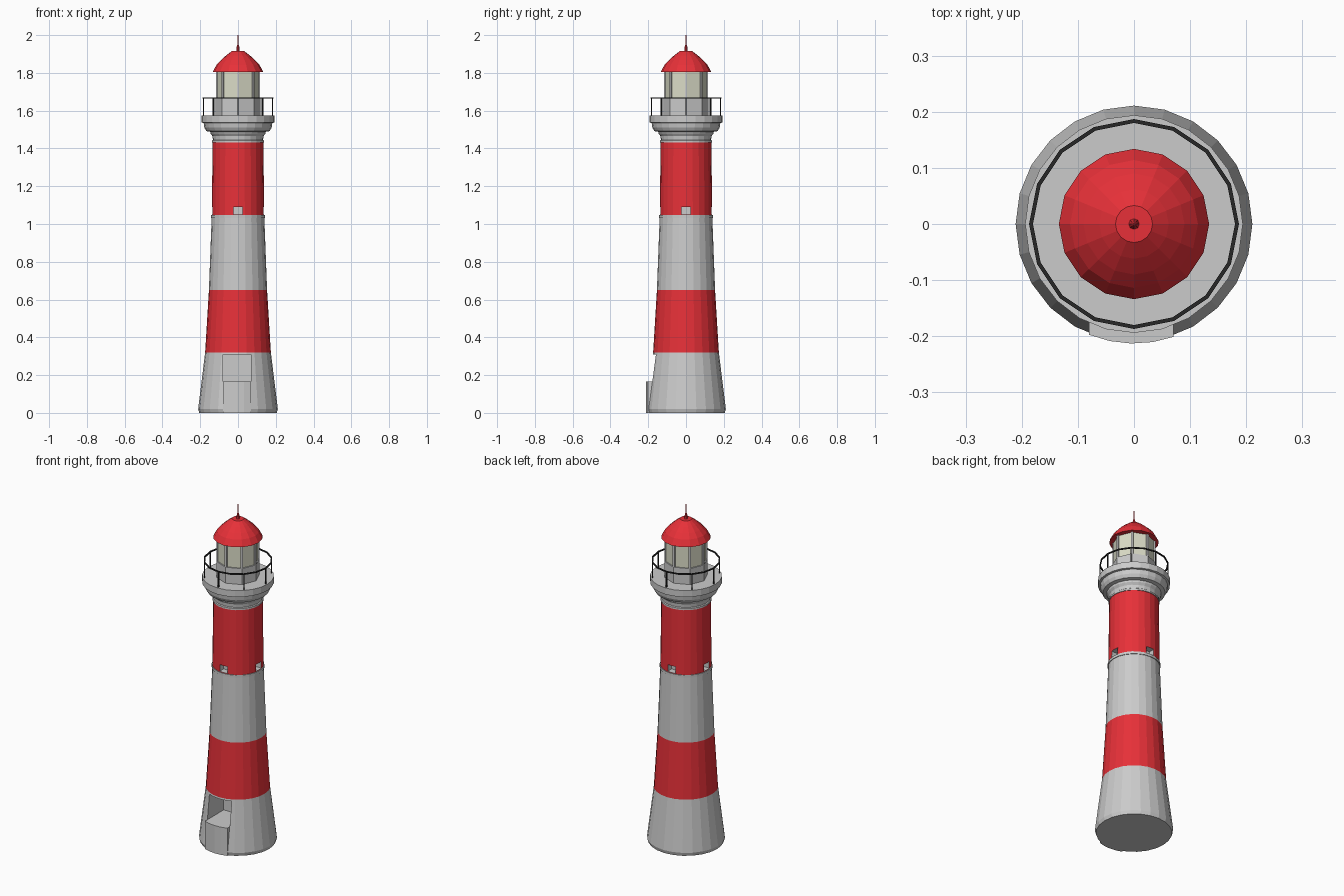
import bpy, bmesh, math
from mathutils import Matrix, Vector

if "Cube" in bpy.data.objects:
    bpy.data.objects.remove(bpy.data.objects["Cube"])


def material(name, color):
    m = bpy.data.materials.new(name)
    m.diffuse_color = (*color, 1)
    m.use_nodes = True
    m.node_tree.nodes["Principled BSDF"].inputs["Base Color"].default_value = m.diffuse_color
    return m


RED = material("red", (0.8, 0.03, 0.04))
GLASS = material("pale_glass", (0.72, 0.73, 0.58))
BLACK = material("black", (0.02, 0.02, 0.02))


def finish(name, bm, mat=None):
    bmesh.ops.recalc_face_normals(bm, faces=bm.faces)
    me = bpy.data.meshes.new(name)
    bm.to_mesh(me)
    bm.free()
    ob = bpy.data.objects.new(name, me)
    bpy.context.collection.objects.link(ob)
    if mat:
        me.materials.append(mat)
    return ob


def lathe(name, profile, sides, mat=None, closed=False):
    """Revolve (radius, z) points; cap both ends, or close the section into a ring."""
    bm = bmesh.new()
    rings = []
    for r, z in profile:
        rings.append([bm.verts.new((r * math.cos(a), r * math.sin(a), z))
                      for a in (math.tau * i / sides for i in range(sides))])
    pairs = list(zip(rings, rings[1:]))
    if closed:
        pairs.append((rings[-1], rings[0]))
    else:
        bm.faces.new(rings[0])
        bm.faces.new(rings[-1])
    for lo, hi in pairs:
        for i in range(sides):
            j = (i + 1) % sides
            bm.faces.new((lo[i], lo[j], hi[j], hi[i]))
    return finish(name, bm, mat)


def boxes(name, items, mat=None):
    """Boxes as (size, centre, turn about z)."""
    bm = bmesh.new()
    for size, centre, turn in items:
        m = (Matrix.Rotation(turn, 4, 'Z') @ Matrix.Translation(centre)
             @ Matrix.Diagonal((*size, 1)))
        bmesh.ops.create_cube(bm, size=1, matrix=m)
    return finish(name, bm, mat)


# Tapered tower with red bands
tower = lathe("tower", [(0.205, 0), (0.211, 0.02), (0.174, 0.32), (0.154, 0.65),
                        (0.139, 1.045), (0.134, 1.44)], 24)
tower.data.materials.append(None)
tower.data.materials.append(RED)
for p in tower.data.polygons:
    z = p.center.z
    if 0.32 < z < 0.65 or 1.045 < z < 1.43:
        p.material_index = 1

# Entrance niche and four small window niches cut into the tower
items = [((0.15, 0.28, 0.155), (-0.005, -0.16, 0.2325), 0)]
items += [((0.05, 0.07, 0.04), (0, -0.135, 1.07), i * math.pi / 2) for i in range(4)]
cutter = boxes("niche_cutter", items)
cutter.hide_render = True
cutter.hide_viewport = True
cutter.display_type = 'WIRE'
mod = tower.modifiers.new("niches", 'BOOLEAN')
mod.operation = 'DIFFERENCE'
mod.solver = 'EXACT'
mod.object = cutter

# Entrance landing with curved front
bm = bmesh.new()
a0, a1 = math.acos(-0.08 / 0.213), math.acos(0.07 / 0.213)
outline = [(0.213 * math.cos(a), -0.213 * math.sin(a))
           for a in (a0 + (a1 - a0) * i / 4 for i in range(5))]
outline += [(0.07, -0.01), (-0.08, -0.01)]
face = bm.faces.new([bm.verts.new((x, y, 0)) for x, y in outline])
ext = bmesh.ops.extrude_face_region(bm, geom=[face])
bmesh.ops.translate(bm, vec=Vector((0, 0, 0.165)),
                    verts=[v for v in ext["geom"] if isinstance(v, bmesh.types.BMVert)])
finish("entrance_landing", bm)

# Trim ring above the middle band
lathe("trim_ring", [(0.125, 1.032), (0.143, 1.032), (0.143, 1.047), (0.125, 1.047)],
      24, closed=True)

# Stepped gallery
lathe("gallery", [(0.13, 1.432), (0.138, 1.432), (0.138, 1.442), (0.133, 1.446),
                  (0.135, 1.465), (0.145, 1.478), (0.147, 1.488), (0.168, 1.492),
                  (0.178, 1.51), (0.182, 1.535), (0.194, 1.537), (0.194, 1.575)], 24)

# Railing: one top rail on eight posts
lathe("railing_top", [(0.180, 1.664), (0.187, 1.664), (0.187, 1.671), (0.180, 1.671)],
      16, BLACK, closed=True)
boxes("railing_posts", [((0.006, 0.006, 0.095), (0.1835, 0, 1.62), i * math.pi / 4)
                        for i in range(8)], BLACK)

# Octagonal lantern room
lathe("lantern_wall", [(0.119, 1.57), (0.119, 1.67)], 8)
lathe("lantern_glass", [(0.112, 1.67), (0.112, 1.81)], 8, GLASS)
boxes("lantern_mullions", [((0.012, 0.012, 0.14), (0.111, 0, 1.74), i * math.pi / 4)
                           for i in range(8)])

# Domed roof and spike
lathe("roof", [(0.134, 1.805), (0.114, 1.842), (0.09, 1.868), (0.062, 1.893),
               (0.033, 1.915)], 16, RED)
lathe("roof_finial", [(0.01, 1.912), (0.008, 1.925), (0.006, 1.945), (0.0025, 1.95),
                      (0.002, 2.0)], 8, RED)
